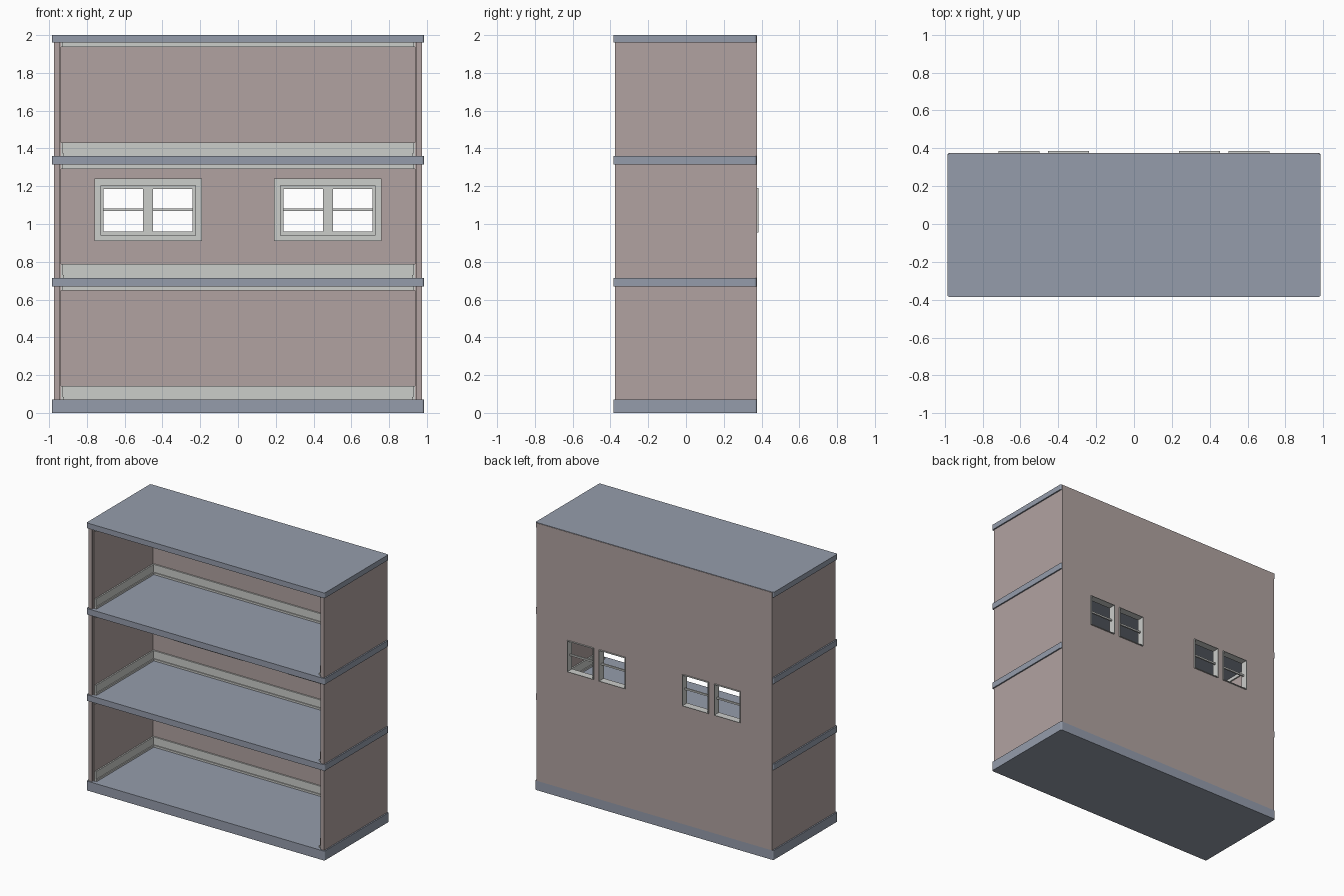
import bpy
import bmesh

if "Cube" in bpy.data.objects:
    bpy.data.objects.remove(bpy.data.objects["Cube"], do_unlink=True)


def material(name, rgb):
    mat = bpy.data.materials.new(name)
    mat.use_nodes = True
    mat.diffuse_color = (*rgb, 1)
    mat.node_tree.nodes["Principled BSDF"].inputs["Base Color"].default_value = (*rgb, 1)
    return mat


SLATE = material("slate floor", (0.30, 0.335, 0.41))
WALL = material("dusty rose wall", (0.44, 0.365, 0.355))
TRIM = material("pale grey trim", (0.60, 0.61, 0.59))


def finish(name, bm, mat):
    bmesh.ops.recalc_face_normals(bm, faces=bm.faces)
    mesh = bpy.data.meshes.new(name)
    bm.to_mesh(mesh)
    bm.free()
    mesh.materials.append(mat)
    obj = bpy.data.objects.new(name, mesh)
    bpy.context.collection.objects.link(obj)
    return obj


def box(name, x, y, z, mat, corner=0):
    """Box from (min, max) ranges, with optional rounded vertical corners."""
    bm = bmesh.new()
    bmesh.ops.create_cube(bm, size=1)
    for v in bm.verts:
        v.co = [(a + b) / 2 + c * (b - a) for c, (a, b) in zip(v.co, (x, y, z))]
    if corner:
        upright = [e for e in bm.edges
                   if abs(e.verts[0].co.z - e.verts[1].co.z) > 1e-4]
        bmesh.ops.bevel(bm, geom=upright, offset=corner, segments=3,
                        profile=0.5, affect='EDGES')
    return finish(name, bm, mat)


def panel(name, x, y, z, holes, mat):
    """Upright board with rectangular holes given as (x0, x1, z0, z1)."""
    xs = sorted({*x, *(v for h in holes for v in h[:2])})
    zs = sorted({*z, *(v for h in holes for v in h[2:])})
    bm = bmesh.new()
    for x0, x1 in zip(xs, xs[1:]):
        for z0, z1 in zip(zs, zs[1:]):
            cx, cz = (x0 + x1) / 2, (z0 + z1) / 2
            if any(h[0] < cx < h[1] and h[2] < cz < h[3] for h in holes):
                continue
            bm.faces.new([bm.verts.new((px, y[0], pz)) for px, pz in
                          ((x0, z0), (x1, z0), (x1, z1), (x0, z1))])
    bmesh.ops.remove_doubles(bm, verts=bm.verts, dist=1e-5)
    grown = bmesh.ops.extrude_face_region(bm, geom=bm.faces[:], use_keep_orig=True)
    for v in grown["geom"]:
        if isinstance(v, bmesh.types.BMVert):
            v.co.y = y[1]
    return finish(name, bm, mat)


def sides(a, b):
    """Left and right copies of an x range."""
    return (("left", (a, b)), ("right", (-b, -a)))


# Main dimensions
FRONT, BACK = -0.385, 0.375
INNER_X, INNER_Y = 0.937, 0.337
slabs = {"base": (0, 0.07), "middle_floor": (0.67, 0.715),
         "upper_floor": (1.315, 1.36), "roof": (1.96, 2.0)}
levels = list(slabs.values())

# Floor slabs and roof
for name, z in slabs.items():
    rear = BACK if name == "base" else BACK - 0.003
    box(name, (-0.985, 0.985), (FRONT, rear), z, SLATE, 0.01)

# Back wall with four window openings
LOW, HIGH = 0.955, 1.19
panes = [r for a, b in ((0.237, 0.453), (0.5, 0.715)) for _, r in sides(a, b)]
openings = [(*p, LOW, HIGH) for p in panes]
panel("back_wall", (-0.975, 0.975), (INNER_Y, BACK), (0.07, 1.997), openings, WALL)

# Side walls, inner linings and mouldings for each storey
for storey, (under, over) in enumerate(zip(levels, levels[1:]), 1):
    lo, hi = under[1], over[0]
    tag = f"storey_{storey}"
    for side, x in sides(0.946, 0.975):
        box(f"{tag}_{side}_wall", x, (-0.375, BACK - 0.004), (lo, hi), WALL)
    for side, x in sides(INNER_X, 0.946):
        box(f"{tag}_{side}_lining", x, (-0.36, INNER_Y), (lo, hi), WALL)
    mouldings = (("shoe", lo, lo + 0.014, 0.017),
                 ("baseboard", lo + 0.014, lo + 0.072, 0.01),
                 ("ceiling_trim", hi - 0.023, hi, 0.01))
    for part, z0, z1, depth in mouldings:
        box(f"{tag}_back_{part}", (-INNER_X, INNER_X),
            (INNER_Y - depth, INNER_Y), (z0, z1), TRIM)
        for side, x in sides(INNER_X - depth, INNER_X):
            box(f"{tag}_{side}_{part}", x, (-0.355, INNER_Y - depth), (z0, z1), TRIM)

# Inner window casings: wide surround, stepped frame and centre post
for side, x in sides(0.19, 0.76):
    inner = (x[0] + 0.035, x[1] - 0.035)
    panel(f"{side}_window_casing", x, (INNER_Y - 0.015, INNER_Y), (0.91, 1.24),
          [(*inner, 0.94, 1.205)], TRIM)
    own = [o for o in openings if x[0] < o[0] < x[1]]
    panel(f"{side}_window_frame", inner, (INNER_Y - 0.007, INNER_Y),
          (0.94, 1.205), own, TRIM)

# Window liners standing proud at the back, with a glazing bar in each
for i, (x0, x1) in enumerate(panes, 1):
    t = 0.004
    panel(f"window_liner_{i}", (x0, x1), (INNER_Y - 0.007, 0.385), (LOW, HIGH),
          [(x0 + t, x1 - t, LOW + t, HIGH - t)], TRIM)
    box(f"glazing_bar_{i}", (x0 + t, x1 - t), (0.348, 0.36), (1.07, 1.082), TRIM)
